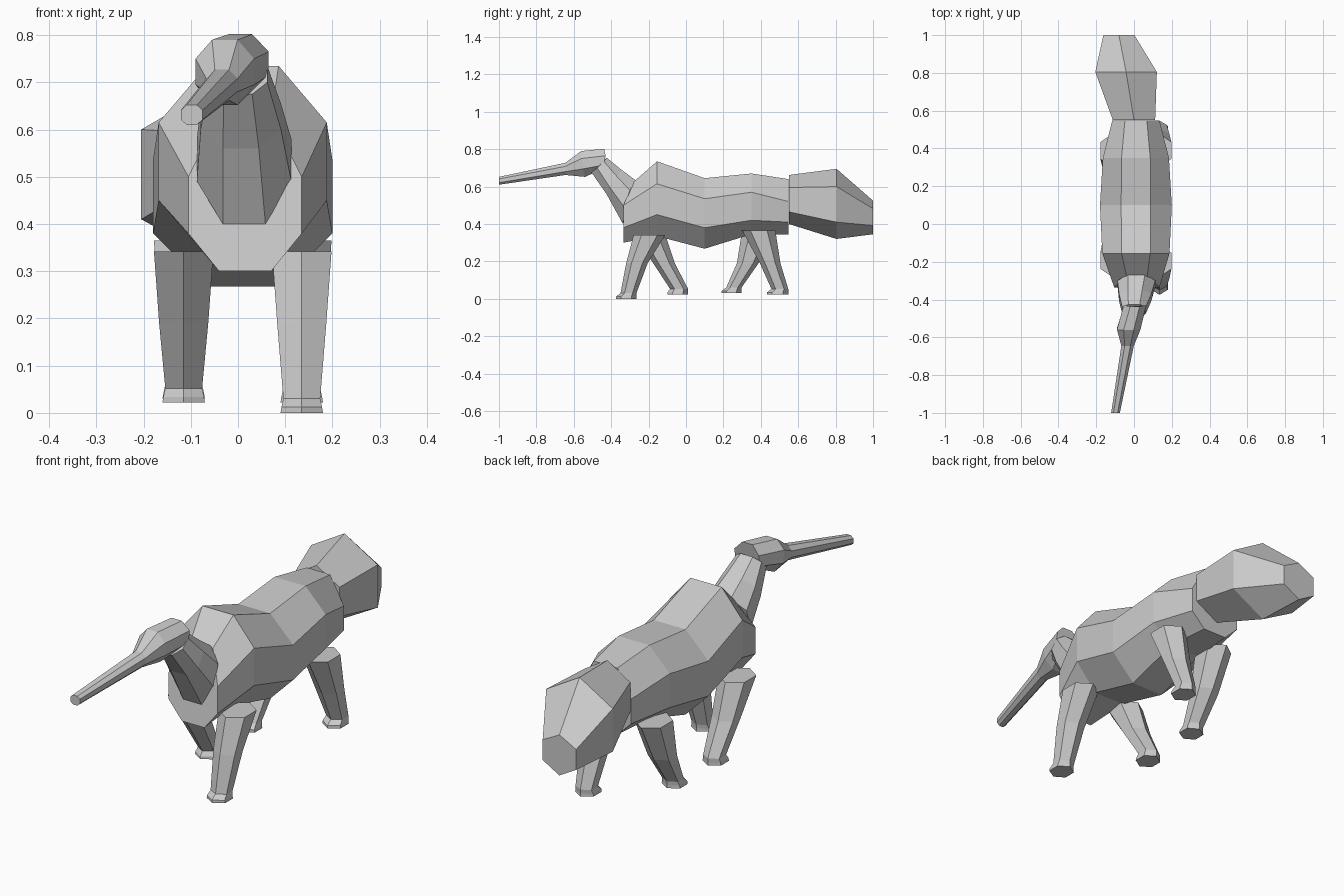
import bpy
import bmesh

cube = bpy.data.objects.get("Cube")
if cube:
    bpy.data.objects.remove(cube, do_unlink=True)

# Single flat grey for the whole animal
grey = bpy.data.materials.new("plain_grey")
grey.use_nodes = True
colour = (0.6, 0.6, 0.6, 1)
grey.diffuse_color = colour
grey.node_tree.nodes["Principled BSDF"].inputs["Base Color"].default_value = colour


def loft(name, rings):
    """Bridge rings of equal size and cap both ends."""
    bm = bmesh.new()
    loops = [[bm.verts.new(p) for p in ring] for ring in rings]
    n = len(loops[0])
    for a, b in zip(loops, loops[1:]):
        for i in range(n):
            j = (i + 1) % n
            bm.faces.new((a[i], a[j], b[j], b[i]))
    bm.faces.new(loops[0])
    bm.faces.new(loops[-1])
    bmesh.ops.recalc_face_normals(bm, faces=bm.faces)
    mesh = bpy.data.meshes.new(name)
    bm.to_mesh(mesh)
    bm.free()
    mesh.materials.append(grey)
    obj = bpy.data.objects.new(name, mesh)
    bpy.context.collection.objects.link(obj)
    return obj


def octagon(cx, wide, flat, heights, y):
    """Upright eight-sided section; y may lean, one value per height."""
    ys = y if isinstance(y, tuple) else (y,) * 4
    half = list(zip((flat, wide, wide, flat), ys, heights))
    return ([(cx + w, v, z) for w, v, z in half]
            + [(cx - w, v, z) for w, v, z in reversed(half)])


def tail_hexagon(cx, wide, top, upper, lower, bottom, y):
    """Upright six-sided section with a ridge above and below."""
    return [(cx, y, top), (cx + wide, y, upper), (cx + wide, y, lower),
            (cx, y, bottom), (cx - wide, y, lower), (cx - wide, y, upper)]


def leg_hexagon(cx, wide, front, back, z):
    """Level six-sided section pointing forward and back."""
    mid, q = (front + back) / 2, (back - front) / 4
    return [(cx, front, z), (cx + wide, mid - q, z), (cx + wide, mid + q, z),
            (cx, back, z), (cx - wide, mid + q, z), (cx - wide, mid - q, z)]


# Torso, from chest to rump
loft("body", [
    octagon(0.015, 0.12, 0.055, (0.63, 0.50, 0.38, 0.30), (-0.275, -0.335, -0.335, -0.335)),
    octagon(0.01, 0.178, 0.076, (0.735, 0.615, 0.45, 0.335), -0.155),
    octagon(0.01, 0.19, 0.078, (0.645, 0.535, 0.38, 0.268), 0.10),
    octagon(0.01, 0.175, 0.076, (0.67, 0.57, 0.42, 0.345), 0.35),
    octagon(0.01, 0.125, 0.058, (0.64, 0.52, 0.41, 0.345), 0.548),
])

# Neck rising forward from the chest
loft("neck", [
    octagon(0.013, 0.1, 0.045, (0.63, 0.58, 0.49, 0.40), (-0.265, -0.30, -0.33, -0.337)),
    octagon(0.006, 0.085, 0.038, (0.69, 0.655, 0.60, 0.56), (-0.345, -0.37, -0.41, -0.425)),
    octagon(0.0, 0.062, 0.03, (0.755, 0.735, 0.70, 0.675), (-0.425, -0.44, -0.475, -0.505)),
])

# Head tapering into a long snout, turned slightly aside
loft("head_and_snout", [
    octagon(0.005, 0.06, 0.025, (0.802, 0.765, 0.715, 0.69), (-0.437, -0.43, -0.44, -0.455)),
    octagon(-0.028, 0.062, 0.027, (0.79, 0.75, 0.695, 0.652), (-0.56, -0.56, -0.55, -0.54)),
    octagon(-0.034, 0.033, 0.015, (0.727, 0.708, 0.68, 0.662), -0.645),
    octagon(-0.098, 0.023, 0.011, (0.652, 0.641, 0.621, 0.61), -1.0),
])

# Bushy tail
loft("tail", [
    tail_hexagon(0.0, 0.112, 0.662, 0.595, 0.465, 0.40, 0.55),
    tail_hexagon(-0.042, 0.163, 0.695, 0.60, 0.41, 0.32, 0.805),
    tail_hexagon(-0.08, 0.082, 0.525, 0.482, 0.392, 0.345, 1.0),
])


def leg(name, side, top, knee, ankle, toe, top_z, sole):
    """Tapering leg with a small flared foot; pairs are (front, back)."""
    cx = 0.01 + side * 0.125
    foot = (toe, ankle[1])
    loft(name, [
        leg_hexagon(cx, 0.063, *top, top_z),
        leg_hexagon(cx, 0.052, *knee, 0.19),
        leg_hexagon(cx, 0.039, *ankle, sole + 0.03),
        leg_hexagon(cx, 0.043, *foot, sole + 0.012),
        leg_hexagon(cx, 0.045, *foot, sole),
    ])


# Legs caught mid-stride
front_top, hind_top = (-0.28, -0.11), (0.30, 0.478)
leg("front_left_leg", 1, front_top, (-0.32, -0.205), (-0.35, -0.265), -0.375, 0.342, 0.0)
leg("front_right_leg", -1, front_top, (-0.175, -0.06), (-0.085, 0.012), -0.10, 0.342, 0.022)
leg("hind_left_leg", 1, hind_top, (0.395, 0.505), (0.457, 0.547), 0.432, 0.365, 0.022)
leg("hind_right_leg", -1, hind_top, (0.272, 0.388), (0.215, 0.297), 0.19, 0.365, 0.03)
